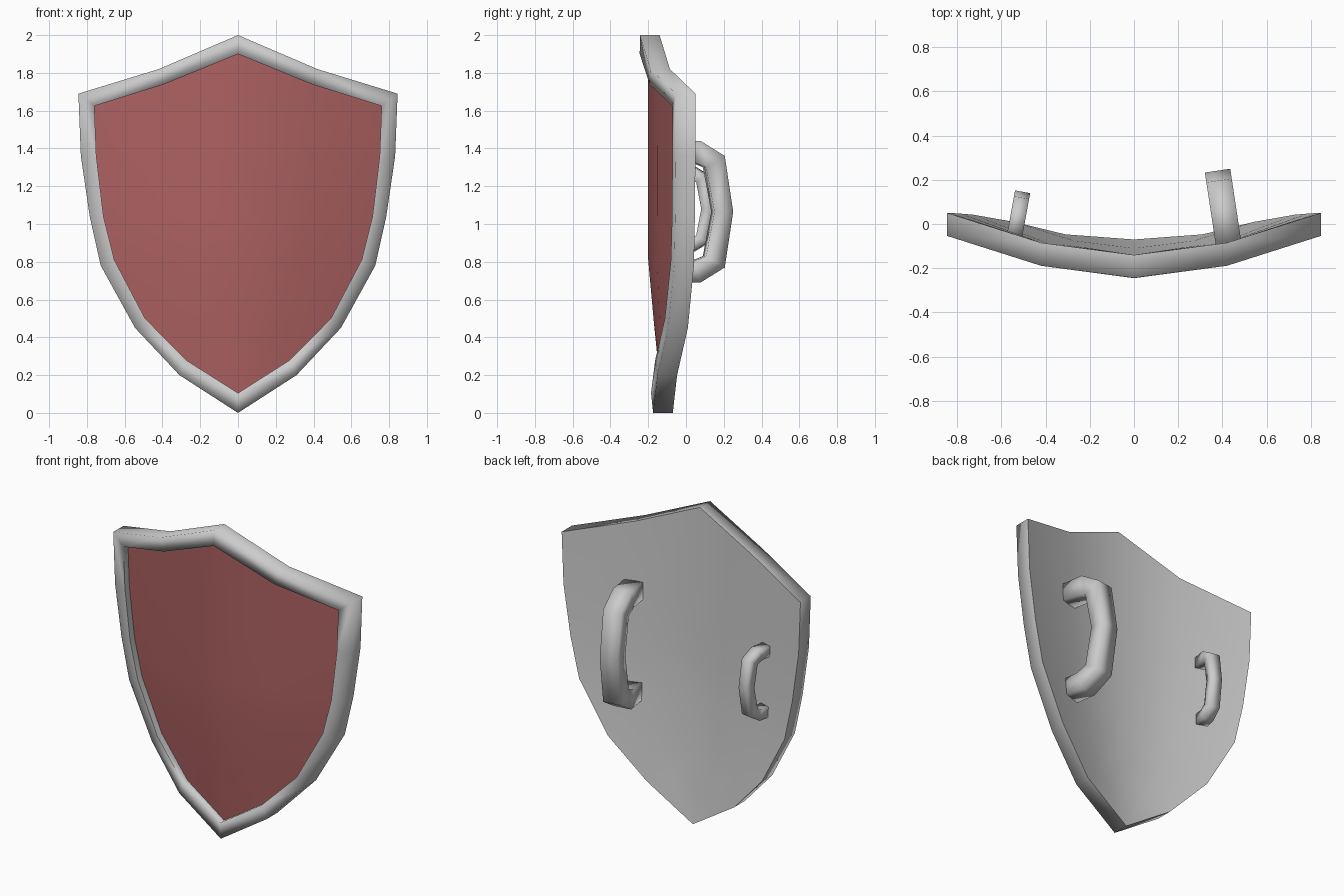
import bpy, bmesh
from math import radians

if "Cube" in bpy.data.objects:
    bpy.data.objects.remove(bpy.data.objects["Cube"])

# Half outlines from the top tip round to the bottom tip: x, z, y
# outer uses the back-face y, inner uses the rim-front y
OUTER = [(0, 2.0, -.14), (.42, 1.82, -.085), (.845, 1.69, .05), (.832, 1.36, .05),
         (.785, 1.04, .047), (.727, .78, .042), (.545, .45, .01), (.31, .2, -.047), (0, 0, -.07)]
INNER = [(0, 1.9, -.245), (.39, 1.74, -.193), (.76, 1.625, -.072), (.75, 1.36, -.072),
         (.712, 1.04, -.074), (.655, .81, -.08), (.492, .5, -.112), (.275, .28, -.163), (0, .105, -.185)]
DEPTH, RECESS = .104, .045


def make(name, verts, faces, angle, mirror=False, facing=None):
    me = bpy.data.meshes.new(name)
    me.from_pydata(verts, [], faces)
    bm = bmesh.new()
    bm.from_mesh(me)
    bmesh.ops.recalc_face_normals(bm, faces=bm.faces)
    if facing and sum(f.normal.y * f.calc_area() for f in bm.faces) * facing < 0:
        bmesh.ops.reverse_faces(bm, faces=bm.faces)
    bm.to_mesh(me)
    bm.free()
    ob = bpy.data.objects.new(name, me)
    bpy.context.collection.objects.link(ob)
    bpy.ops.object.select_all(action='DESELECT')
    ob.select_set(True)
    bpy.context.view_layer.objects.active = ob
    bpy.ops.object.shade_smooth_by_angle(angle=radians(angle))
    if mirror:
        ob.modifiers.new("mirror", 'MIRROR').use_axis[0] = True
    return ob


def curved_sheet(name, outline, shift, centre_y, facing):
    """Half of a bowed sheet: rows of centre, middle and edge points, ending in the tip."""
    pts = [(x, y + shift, z) for x, z, y in outline]
    verts = pts[:3]
    for (x, y, z), c in zip(pts[3:-1], centre_y):
        verts += [(0, c, z), (x / 2, c + (y - c) * .29, z), (x, y, z)]
    n = len(verts)
    verts.append(pts[-1])
    faces = [(i + k, i + k + 1, i + k + 4, i + k + 3) for i in range(0, n - 3, 3) for k in (0, 1)]
    faces += [(n - 3, n - 2, n), (n - 2, n - 1, n)]
    return make(name, verts, faces, 60, True, facing)


# Back board and recessed red front panel
curved_sheet("back_board", OUTER, 0, [-.14, -.14, -.137, -.11, -.088], 1)
panel = curved_sheet("front_panel", INNER, RECESS, [-.2, -.2, -.2, -.172, -.15], -1)
red = bpy.data.materials.new("red")
red.diffuse_color = (.42, .12, .12, 1)
red.use_nodes = True
red.node_tree.nodes["Principled BSDF"].inputs["Base Color"].default_value = red.diffuse_color
panel.data.materials.append(red)

# Raised rim: outer side, front face and inner step
verts, faces = [], []
for (ox, oz, oy), (ix, iz, iy) in zip(OUTER, INNER):
    verts += [(ox, oy, oz), (ox, oy - DEPTH, oz), (ix, iy, iz), (ix, iy + RECESS, iz)]
for i in range(0, len(verts) - 4, 4):
    faces += [(i + k, i + k + 1, i + k + 5, i + k + 4) for k in range(3)]
make("rim", verts, faces, 100, True, -1)


# Grip handles: a rectangular bar swept along a bracket shape (y, z)
def handle(name, location, turn, size):
    out = [(0, .375), (.16, .375), (.29, .295), (.335, 0)]
    inn = [(0, .265), (.125, .262), (.19, .235), (.235, 0)]
    out += [(y, -z) for y, z in out[-2::-1]]
    inn += [(y, -z) for y, z in inn[-2::-1]]
    w, verts, faces = .058, [], []
    for (a, b), (c, d) in zip(out, inn):
        verts += [(-w, a, b), (w, a, b), (w, c, d), (-w, c, d)]
    n = len(verts)
    for i in range(0, n - 4, 4):
        faces += [(i + k, i + (k + 1) % 4, i + 4 + (k + 1) % 4, i + 4 + k) for k in range(4)]
    faces += [(0, 1, 2, 3), (n - 4, n - 3, n - 2, n - 1)]
    ob = make(name, verts, faces, 100)
    ob.location, ob.scale = location, (size,) * 3
    ob.rotation_euler.z = turn


handle("large_handle", (.428, -.09, 1.065), .15, 1)
handle("small_handle", (-.54, -.052, 1.08), -.18, .6)
